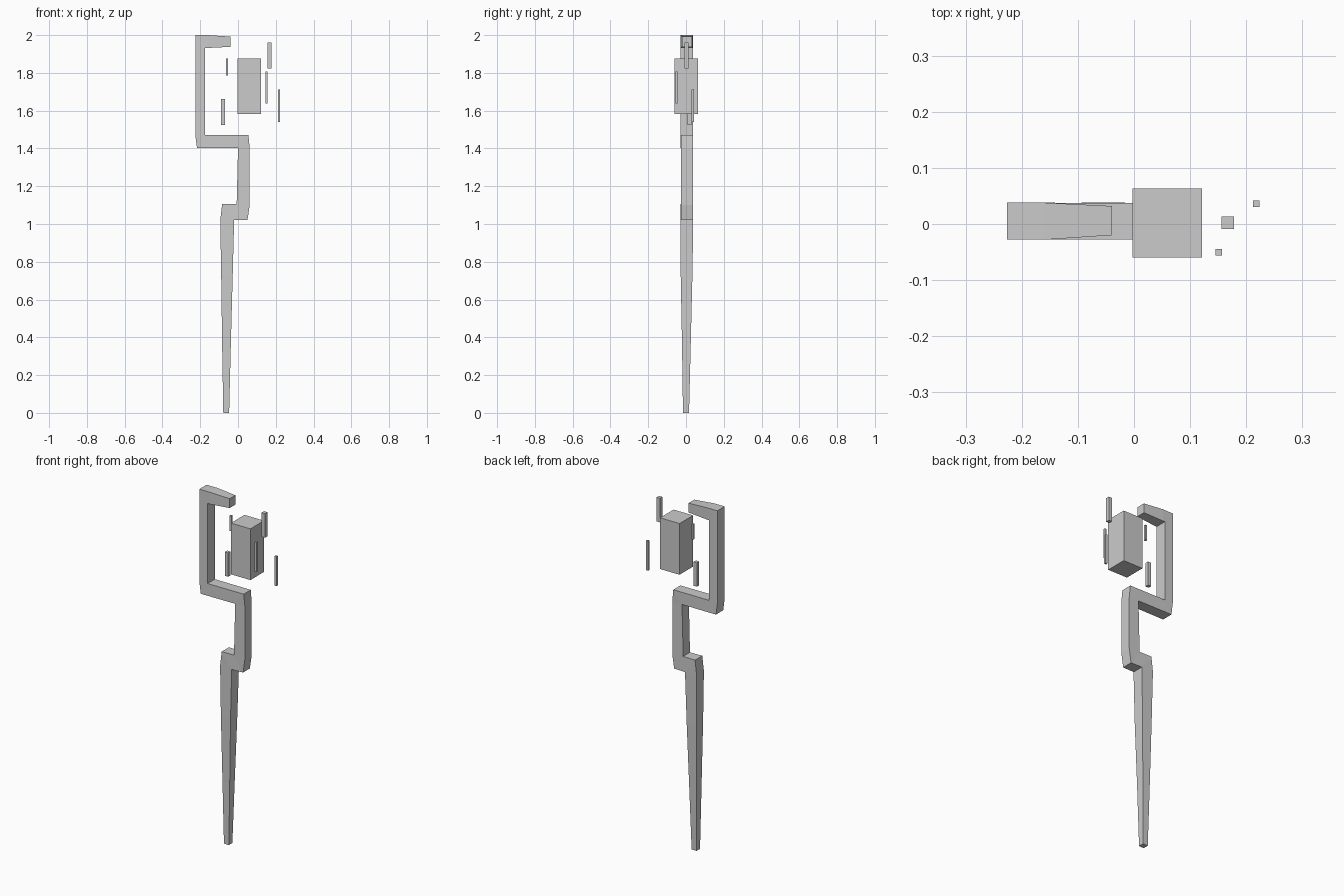
import bpy, bmesh


def finish(bm, name):
    bmesh.ops.remove_doubles(bm, verts=bm.verts, dist=0.0005)
    bmesh.ops.recalc_face_normals(bm, faces=bm.faces)
    mesh = bpy.data.meshes.new(name)
    bm.to_mesh(mesh)
    bm.free()
    obj = bpy.data.objects.new(name, mesh)
    bpy.context.collection.objects.link(obj)
    return obj


def block(name, x, y, z):
    """Box from (min, max) ranges."""
    bm = bmesh.new()
    bmesh.ops.create_cube(bm, size=1)
    for v in bm.verts:
        v.co = [(a + b) / 2 + c * (b - a) for (a, b), c in zip((x, y, z), v.co)]
    return finish(bm, name)


# Staff: cross-sections along its path (left x, z, right x, z, y centre, half depth)
sections = [
    (-.078, 0, -.047, 0, .000, .016),
    (-.084, .36, -.038, .36, .002, .023),
    (-.089, .73, -.028, .73, .003, .031),
    (-.094, 1.02, -.021, 1.00, .005, .033),
    (-.084, 1.105, -.021, 1.02, .005, .033),
    (-.007, 1.105, .050, 1.02, .005, .031),
    (-.007, 1.11, .062, 1.10, .005, .031),
    (.000, 1.395, .062, 1.40, .005, .031),
    (.000, 1.402, .055, 1.472, .005, .032),
    (-.170, 1.402, -.173, 1.472, .005, .033),
    (-.217, 1.402, -.174, 1.472, .005, .033),
    (-.226, 1.47, -.174, 1.48, .005, .033),
    (-.226, 2.0, -.174, 1.932, .005, .033),
    (-.160, 2.0, -.160, 1.932, .005, .033),
    (-.039, 1.992, -.039, 1.938, .006, .026),
]
bm = bmesh.new()
rings = []
for xl, zl, xr, zr, yc, h in sections:
    rings.append([bm.verts.new(p) for p in (
        (xl, yc - h, zl), (xr, yc - h, zr), (xr, yc + h, zr), (xl, yc + h, zl))])
for a, b in zip(rings, rings[1:]):
    for i in range(4):
        j = (i + 1) % 4
        bm.faces.new((a[i], a[j], b[j], b[i]))
bm.faces.new(rings[0])
bm.faces.new(rings[-1])
finish(bm, "staff_shaft")

# Floating crystal
block("floating_crystal", (-.003, .121), (-.06, .063), (1.583, 1.877))

# Small shards around it: centre x, y, half width, z range
shards = [
    (-.0585, .021, .0058, 1.787, 1.875),
    (-.0790, .019, .0105, 1.525, 1.662),
    (.1670, .002, .0110, 1.822, 1.960),
    (.1510, -.050, .0058, 1.638, 1.807),
    (.2175, .036, .0058, 1.541, 1.711),
]
for i, (x, y, h, z0, z1) in enumerate(shards, 1):
    block(f"shard_{i}", (x - h, x + h), (y - h, y + h), (z0, z1))
